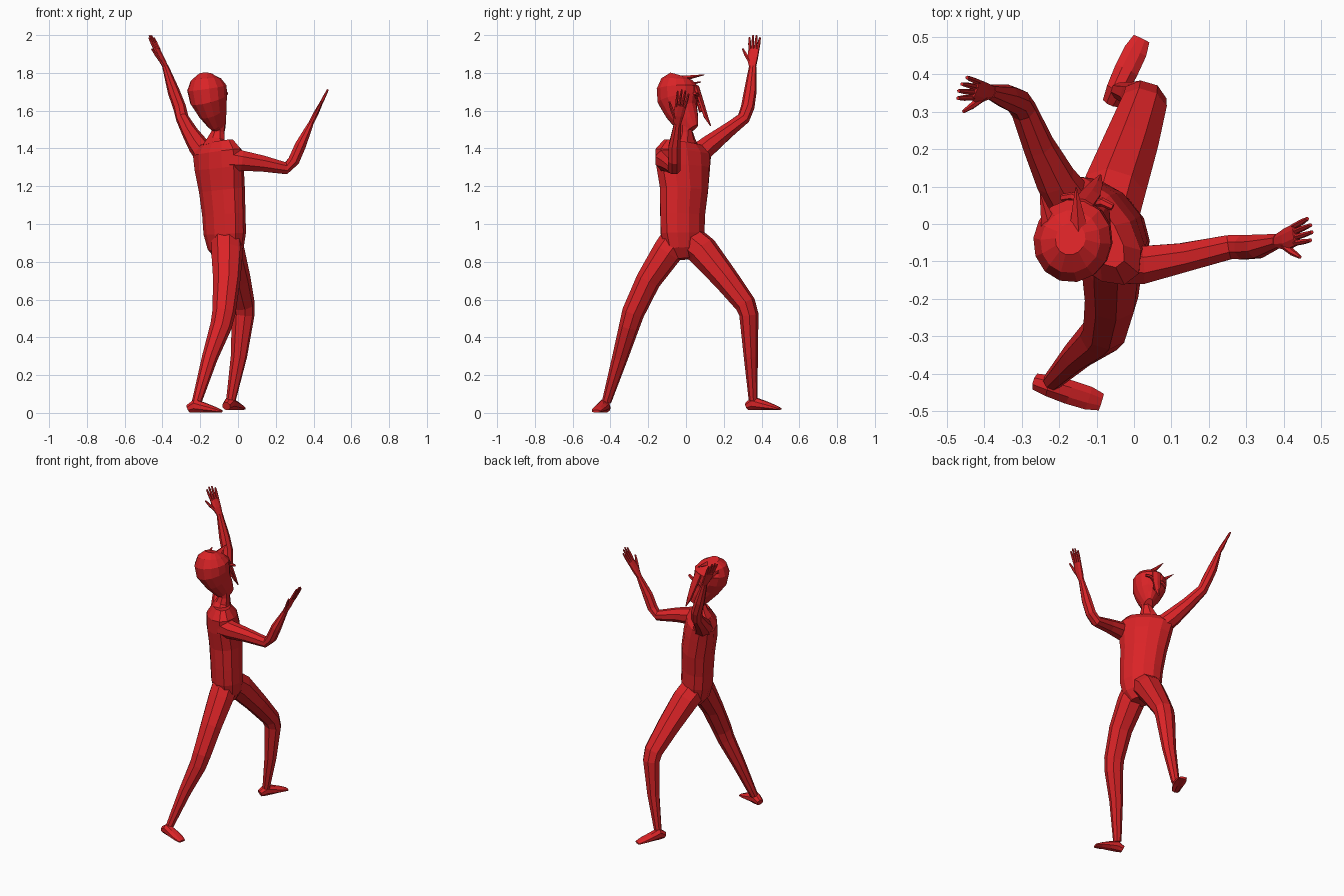
import bpy, bmesh, math
from mathutils import Vector as V

red = bpy.data.materials.new("red")
red.diffuse_color = (0.7, 0.017, 0.02, 1)


def loft(name, rows, side, n=8, turn=0.5):
    """Closed faceted tube; each row is x, y, z, half width along side, half depth."""
    bm = bmesh.new()
    pts = [V(r[:3]) for r in rows]
    rings = []
    for i, r in enumerate(rows):
        t = (pts[min(i + 1, len(pts) - 1)] - pts[max(i - 1, 0)]).normalized()
        u = V(side)
        u = (u - t * u.dot(t)).normalized()
        v = t.cross(u)
        ring = []
        for k in range(n):
            a = 2 * math.pi * (k + turn) / n
            ring.append(bm.verts.new(pts[i] + u * r[3] * math.cos(a) + v * r[4] * math.sin(a)))
        rings.append(ring)
    for a, b in zip(rings, rings[1:]):
        for k in range(n):
            bm.faces.new((a[k], a[(k + 1) % n], b[(k + 1) % n], b[k]))
    bm.faces.new(rings[0][::-1])
    bm.faces.new(rings[-1])
    bmesh.ops.recalc_face_normals(bm, faces=bm.faces)
    me = bpy.data.meshes.new(name)
    bm.to_mesh(me)
    bm.free()
    me.materials.append(red)
    ob = bpy.data.objects.new(name, me)
    bpy.context.collection.objects.link(ob)
    return ob


# Torso, turned so its chest looks towards +x +y
chest_side = (-0.62, 0.78, 0)
loft("torso", [
    (-0.06, -0.01, 0.815, 0.06, 0.05),
    (-0.065, -0.015, 0.87, 0.11, 0.085),
    (-0.07, -0.018, 0.95, 0.13, 0.1),
    (-0.075, -0.018, 1.05, 0.135, 0.1),
    (-0.085, -0.01, 1.18, 0.145, 0.105),
    (-0.1, -0.015, 1.3, 0.165, 0.105),
    (-0.11, -0.015, 1.38, 0.175, 0.095),
    (-0.115, -0.01, 1.43, 0.13, 0.055)], chest_side, 12)

# Neck and head, leaning towards -x
loft("neck", [
    (-0.12, -0.01, 1.41, 0.1, 0.06),
    (-0.115, 0.0, 1.45, 0.055, 0.045),
    (-0.105, 0.0, 1.49, 0.036, 0.036),
    (-0.105, 0.0, 1.56, 0.04, 0.04)], chest_side)
face_side = (-0.95, 0.3, 0)
loft("head", [
    (-0.09, 0.03, 1.5, 0.025, 0.042),
    (-0.11, 0.005, 1.54, 0.05, 0.07),
    (-0.135, -0.025, 1.6, 0.077, 0.09),
    (-0.155, -0.042, 1.66, 0.1, 0.112),
    (-0.165, -0.045, 1.72, 0.105, 0.112),
    (-0.17, -0.047, 1.765, 0.08, 0.085),
    (-0.17, -0.04, 1.79, 0.04, 0.045)], face_side, 14)

# Pointed tufts, hanging lock and facial features
loft("upper_tuft", [(-0.148, -0.02, 1.77, 0.026, 0.015),
                    (-0.155, 0.098, 1.79, 0.002, 0.002)], (1, 0, 0), 4, 0)
loft("outer_tuft", [(-0.222, -0.02, 1.735, 0.026, 0.015),
                    (-0.25, 0.08, 1.752, 0.002, 0.002)], (1, 0, 0), 4, 0)
loft("hanging_lock", [(-0.135, 0.055, 1.73, 0.03, 0.012),
                      (-0.115, 0.08, 1.65, 0.028, 0.012),
                      (-0.1, 0.105, 1.57, 0.018, 0.012),
                      (-0.09, 0.13, 1.52, 0.003, 0.003)], face_side, 6)
loft("nose", [(-0.115, 0.06, 1.645, 0.006, 0.006),
              (-0.1, 0.08, 1.595, 0.013, 0.012)], face_side, 4, 0)
for name, x, y, z in (("right_brow", -0.085, 0.055, 1.68), ("left_brow", -0.165, 0.07, 1.66)):
    loft(name, [(x + 0.028, y - 0.01, z + 0.012, 0.008, 0.01),
                (x, y + 0.004, z + 0.005, 0.01, 0.012),
                (x - 0.028, y, z - 0.012, 0.008, 0.01)], (0, 0, 1), 6)

# Arms
loft("left_arm", [
    (-0.17, 0.06, 1.365, 0.065, 0.06),
    (-0.21, 0.12, 1.415, 0.055, 0.055),
    (-0.255, 0.21, 1.485, 0.043, 0.043),
    (-0.295, 0.305, 1.56, 0.036, 0.034),
    (-0.31, 0.327, 1.62, 0.036, 0.034),
    (-0.34, 0.34, 1.7, 0.034, 0.032),
    (-0.385, 0.353, 1.835, 0.02, 0.016)], (-0.4, -0.9, 0))
loft("right_arm", [
    (-0.03, -0.1, 1.34, 0.065, 0.07),
    (0.02, -0.11, 1.335, 0.055, 0.058),
    (0.13, -0.09, 1.32, 0.042, 0.046),
    (0.255, -0.062, 1.295, 0.035, 0.034),
    (0.295, -0.062, 1.335, 0.035, 0.033),
    (0.33, -0.06, 1.415, 0.034, 0.032),
    (0.385, -0.045, 1.53, 0.02, 0.016)], (0, -1, 0))


def hand(name, wrist, tip, side):
    """Flat palm, four fanned fingers and a thumb on the +side edge."""
    w, t = V(wrist), V(tip)
    axis = t - w
    s = V(side)
    s = (s - axis * s.dot(axis) / axis.length_squared).normalized()

    def at(along, across, ra, rb):
        return (*(w + axis * along + s * across), ra, rb)
    loft(name + "_palm", [at(-0.05, 0, 0.018, 0.014), at(0.25, 0.004, 0.031, 0.015),
                          at(0.55, 0, 0.032, 0.011)], s)
    for i, (k, reach) in enumerate(((-1.5, 0.9), (-0.5, 0.98), (0.5, 1.0), (1.5, 0.94))):
        loft(f"{name}_finger_{i + 1}", [at(0.5, k * 0.015, 0.008, 0.009),
                                        at(0.75, k * 0.018, 0.0075, 0.008),
                                        at(reach, k * 0.02, 0.005, 0.005)], s, 6)
    loft(name + "_thumb", [at(0.15, 0.015, 0.012, 0.012), at(0.4, 0.045, 0.009, 0.009),
                           at(0.6, 0.064, 0.005, 0.005)], axis, 6)


hand("left_hand", (-0.385, 0.353, 1.835), (-0.465, 0.365, 2.0), (-0.4, -0.9, 0))
hand("right_hand", (0.385, -0.045, 1.53), (0.475, -0.012, 1.71), (0, -1, 0))

# Legs
loft("left_leg", [
    (-0.075, 0.01, 0.92, 0.09, 0.085),
    (-0.055, 0.085, 0.86, 0.09, 0.085),
    (-0.01, 0.21, 0.71, 0.078, 0.068),
    (0.025, 0.315, 0.575, 0.065, 0.056),
    (0.027, 0.333, 0.52, 0.062, 0.05),
    (0.005, 0.343, 0.3, 0.044, 0.037),
    (-0.037, 0.355, 0.07, 0.026, 0.023)], (1, -0.3, 0))
loft("right_leg", [
    (-0.06, -0.03, 0.95, 0.08, 0.085),
    (-0.058, -0.1, 0.85, 0.085, 0.08),
    (-0.06, -0.2, 0.7, 0.073, 0.066),
    (-0.075, -0.28, 0.53, 0.062, 0.06),
    (-0.09, -0.3, 0.46, 0.058, 0.054),
    (-0.15, -0.35, 0.29, 0.042, 0.042),
    (-0.218, -0.42, 0.06, 0.026, 0.025)], (1, -0.3, 0))


def foot(name, heel, toe, base):
    """Wedge-shaped foot, high at the ankle and flat at the toes."""
    h, t = V((*heel, 0)), V((*toe, 0))
    side = (t - h).cross(V((0, 0, 1)))
    shape = ((0, 0.024, 0.022), (0.2, 0.031, 0.038), (0.5, 0.035, 0.027),
             (0.8, 0.034, 0.016), (1, 0.025, 0.007))
    loft(name, [(*(h.lerp(t, f) + V((0, 0, base + d * 0.92))), a, d) for f, a, d in shape], side)


foot("left_foot", (-0.062, 0.325), (0.02, 0.495), 0.015)
foot("right_foot", (-0.262, -0.422), (-0.088, -0.476), 0.002)
